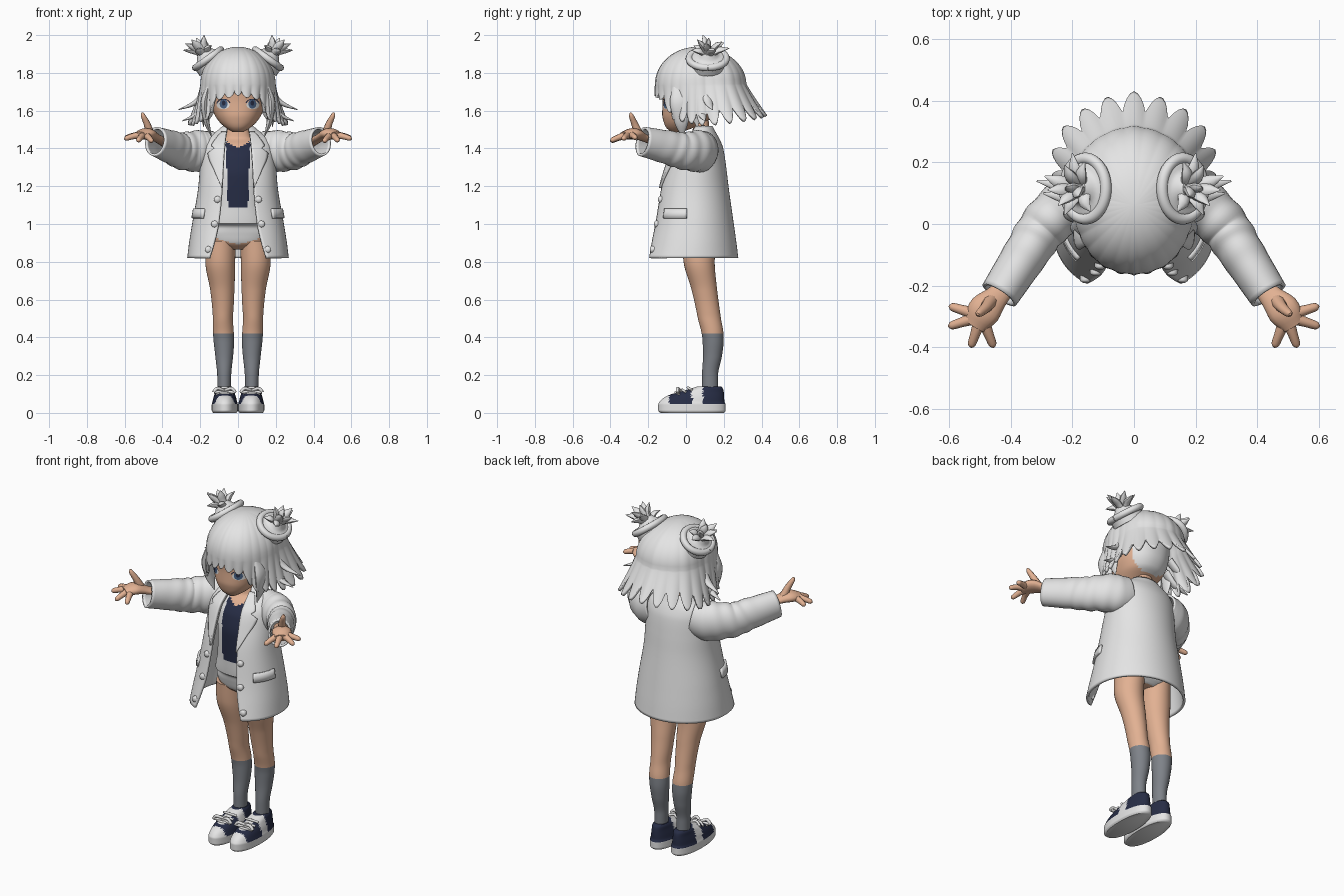
import bpy, bmesh, math
from math import sin, cos, pi, copysign, radians
from mathutils import Vector

if "Cube" in bpy.data.objects:
    bpy.data.objects.remove(bpy.data.objects["Cube"])


def material(name, rgb):
    m = bpy.data.materials.new(name)
    m.diffuse_color = (*rgb, 1)
    m.use_nodes = True
    m.node_tree.nodes["Principled BSDF"].inputs["Base Color"].default_value = m.diffuse_color
    return m


WHITE = material("soft white", (0.78, 0.78, 0.78))
SKIN = material("warm skin", (0.76, 0.44, 0.29))
NAVY = material("navy", (0.02, 0.026, 0.06))
GREY = material("sock grey", (0.21, 0.225, 0.25))
BLUE = material("eye blue", (0.07, 0.13, 0.25))


def interp(keys, t):
    """Smooth, overshoot-free interpolation of rows keyed by their first column."""
    n = len(keys)
    t = min(max(t, keys[0][0]), keys[-1][0])
    i = max(j for j in range(n - 1) if keys[j][0] <= t)
    h = keys[i + 1][0] - keys[i][0]
    u = (t - keys[i][0]) / h
    out = []
    for c in range(1, len(keys[0])):
        d = [(keys[j + 1][c] - keys[j][c]) / (keys[j + 1][0] - keys[j][0]) for j in range(n - 1)]

        def slope(j):
            a, b = d[max(j - 1, 0)], d[min(j, n - 2)]
            return 0 if a * b <= 0 else 2 * a * b / (a + b)
        out.append((2*u**3 - 3*u*u + 1) * keys[i][c] + (3*u*u - 2*u**3) * keys[i + 1][c]
                   + (u**3 - 2*u*u + u) * h * slope(i) + (u**3 - u*u) * h * slope(i + 1))
    return out


def skin(rings, wrap=True, caps=True):
    n = len(rings[0])
    verts = [tuple(p) for r in rings for p in r]
    faces = [(j*n + i, j*n + (i+1) % n, (j+1)*n + (i+1) % n, (j+1)*n + i)
             for j in range(len(rings) - 1) for i in range(n if wrap else n - 1)]
    if caps:
        faces += [tuple(range(n)), tuple(range(len(verts) - n, len(verts)))]
    return verts, faces


def section(k, z, a, p=2.0, off=0.0):
    """Point on a superellipse section; k = half width, front y, back y, centre x."""
    s, c = sin(a), cos(a)
    return (k[3] + copysign(abs(s) ** (2/p), s) * (k[0] + off),
            (k[1] + k[2]) / 2 - copysign(abs(c) ** (2/p), c) * ((k[2] - k[1]) / 2 + off), z)


def loft(keys, rows, cols, p=2.0):
    z0, z1 = keys[0][0], keys[-1][0]
    zs = [z0 + (z1 - z0) * j / rows for j in range(rows + 1)]
    return skin([[section(interp(keys, z), z, 2*pi*i/cols, p) for i in range(cols)] for z in zs])


def front_y(keys, x, z, p):
    k = interp(keys, z)
    q = min(0.999, abs(x - k[3]) / k[0])
    return (k[1] + k[2]) / 2 - (k[2] - k[1]) / 2 * (1 - q**p) ** (1/p)


def tube(pts, flat=1.0, ref=(0, 0, 1), n=12, m=14, caps=True, wrinkle=0.0):
    """Tube through (x, y, z, radius) points, scaled along ref by flat."""
    keys = [(i, *p) for i, p in enumerate(pts)]
    samples = [interp(keys, (len(pts) - 1) * j / m) for j in range(m + 1)]
    rings = []
    for j, s in enumerate(samples):
        t = Vector(samples[min(j+1, m)][:3]) - Vector(samples[max(j-1, 0)][:3])
        side = t.cross(Vector(ref)).normalized()
        up = side.cross(t).normalized()
        fold = wrinkle * sin(pi * j / m) ** 2
        r = [s[3] * (1 + fold * sin(j * .95 + 1.6 * sin(2*pi*i/n))) for i in range(n)]
        rings.append([Vector(s[:3]) + side * r[i] * cos(2*pi*i/n) + up * r[i] * flat * sin(2*pi*i/n)
                      for i in range(n)])
    return skin(rings, True, caps)


def build(name, parts, mats, rule=None, mirror=False, thick=0.0):
    verts, faces = [], []
    for v, f in parts:
        faces += [tuple(i + len(verts) for i in q) for q in f]
        verts += v
    me = bpy.data.meshes.new(name)
    me.from_pydata(verts, [], faces)
    bm = bmesh.new()
    bm.from_mesh(me)
    bmesh.ops.recalc_face_normals(bm, faces=bm.faces[:])
    for f in bm.faces:
        f.smooth = True
        if rule:
            f.material_index = rule(f.calc_center_median())
    bm.to_mesh(me)
    bm.free()
    me.set_sharp_from_angle(angle=radians(50))
    for m in mats:
        me.materials.append(m)
    ob = bpy.data.objects.new(name, me)
    bpy.context.collection.objects.link(ob)
    if thick:
        mod = ob.modifiers.new("thickness", 'SOLIDIFY')
        mod.thickness, mod.offset = thick, 0
    if mirror:
        ob.modifiers.new("mirror", 'MIRROR')
    return ob


# Head and eyes
HEAD = [(1.488, .03, -.08, -.02, 0), (1.51, .065, -.105, .04, 0), (1.54, .098, -.118, .10, 0),
        (1.58, .125, -.126, .17, 0), (1.64, .145, -.125, .2, 0), (1.72, .155, -.13, .21, 0),
        (1.80, .14, -.1, .2, 0), (1.88, .07, -.03, .13, 0)]
build("head", [loft(HEAD, 40, 64, 2.2)], [SKIN, WHITE], lambda c: int(c.y > .13 and c.z > 1.56))


def eye_disc(cx, cz, rx, rz, off, a0=0.0, a1=2*pi, inner=0.02):
    rings = []
    for r in (inner, (1 + inner) / 2, 1):
        pts = [(cx + r*rx*cos(a0 + (a1-a0)*i/24), cz + r*rz*sin(a0 + (a1-a0)*i/24)) for i in range(25)]
        rings.append([(x, front_y(HEAD, x, z, 2.2) - off, z) for x, z in pts])
    return skin(rings, False, False)


build("eye_white", [eye_disc(.079, 1.63, .034, .022, .0015)], [WHITE], mirror=True)
build("iris", [eye_disc(.076, 1.636, .021, .025, .003)], [BLUE], mirror=True)
build("pupil", [eye_disc(.076, 1.64, .01, .013, .0045)], [NAVY], mirror=True)
build("lash", [eye_disc(.077, 1.633, .038, .03, .005, .2, pi - .3, .85)], [NAVY], mirror=True)

# Hair shell: dome, fringe and flared back with pointed locks round the hem
HEM = [(0, 1.675, .207, .03, .215), (30, 1.655, .2, .03, .21), (38, 1.63, .195, .04, .205),
       (46, 1.56, .192, .05, .2), (70, 1.54, .2, .06, .19), (100, 1.52, .235, .07, .19),
       (120, 1.53, .29, .085, .21), (140, 1.545, .325, .085, .235), (180, 1.57, .35, .085, .25)]
cols, dome, drop, ZE = 216, 12, 16, 1.74
columns = []
for i in range(cols):
    a = 2*pi*i/cols - pi
    deg = abs(math.degrees(a))
    zh, rh, depth, req = interp(HEM, deg)
    tooth = sin(pi/2 * abs(2 * (((180 - deg) / 14) % 1) - 1))
    prof = [(req * sin(f) + .002*tooth*sin(f), ZE + .19 * cos(f))
            for f in [.03 + (pi/2 - .03) * j / dome for j in range(dome + 1)]]
    for j in range(1, drop + 1):
        z = ZE + (zh + depth * (1 - tooth) - ZE) * j / drop
        w = (ZE - z) / (ZE - zh)
        prof.append((req + (rh - req) * w**1.1 + .002*tooth + .012*tooth*w, z))
    columns.append([(r * sin(a), .06 - r * cos(a), z) for r, z in prof])
rings = [[c[j] for c in columns] for j in range(dome + drop + 1)]
v, f = skin(rings)
build("hair_shell", [(v, f[:-1])], [WHITE], thick=.016)

# Side locks and flicks
build("side_hair_locks", [
    tube([(.155, -.05, 1.74, .02), (.178, -.035, 1.64, .05), (.168, -.025, 1.55, .04),
          (.14, -.02, 1.462, .004)], .4, (1, 0, 0)),
    tube([(.17, .04, 1.70, .02), (.188, .05, 1.6, .035), (.182, .06, 1.515, .004)], .4, (1, 0, 0)),
    tube([(.165, .1, 1.71, .03), (.23, .12, 1.64, .022), (.315, .14, 1.605, .003)], .6),
    tube([(.165, .07, 1.65, .03), (.22, .085, 1.58, .022), (.295, .1, 1.545, .003)], .6)],
    [WHITE], mirror=True)

# Hair buns: tilted ring, base and spiky tuft
N, T, C = Vector((.58, 0, .81)), Vector((.81, 0, -.58)), Vector((.158, .115, 1.875))
hoop = [(*(C + T * .082 * cos(2*pi*i/24) + Vector((0, .098, 0)) * sin(2*pi*i/24)), .019) for i in range(25)]
build("bun_ring", [tube(hoop, ref=N, n=10, m=48, caps=False)], [WHITE], mirror=True)
build("bun_base", [tube([(*(C - N * .05), .09), (*(C + N * .008), .088), (*(C + N * .02), .06),
                         (*(C + N * .05), .035)], ref=(0, 1, 0), n=24)], [WHITE], mirror=True)
tips = [(.18, .09, 2.0), (.245, .06, 1.975), (.28, .11, 1.955), (.29, .155, 1.92), (.16, .2, 1.96),
        (.225, .19, 1.965), (.225, .03, 1.92), (.14, .04, 1.945), (.2, .23, 1.93), (.22, .12, 1.985)]
tuft = []
for t in tips:
    d = Vector(t) - C
    mid = C + d * .5 + N * .022
    tuft.append(tube([(*C, .022), (*mid, .022), (*t, .002)], .7, N + Vector((0, .3, .1)), n=8, m=8))
build("bun_tuft", tuft, [WHITE], mirror=True)

# Torso: neck, open collar, bib, shirt and briefs coloured by region
TORSO = [(.865, .07, .02, .13, 0), (.90, .15, -.02, .165, 0), (.95, .165, -.035, .17, 0),
         (.99, .15, -.045, .165, 0), (1.0, .157, -.066, .168, 0), (1.1, .135, -.072, .15, 0),
         (1.25, .13, -.078, .15, 0), (1.35, .13, -.058, .15, 0), (1.42, .12, -.012, .14, 0),
         (1.46, .07, .03, .125, 0), (1.55, .045, .04, .12, 0)]


def torso_rule(c):
    x = abs(c.x)
    if c.z > 1.475 or (c.y < .06 and c.z > 1.4 + .6 * x) or c.z < .89 + .3 * x and c.y < .1:
        return 1
    return 2 if c.y < .05 and x < .053 + .035 * (c.z - 1.09) and c.z > 1.09 else 0


build("torso", [loft(TORSO, 80, 96, 2.3)], [WHITE, SKIN, NAVY], torso_rule)

# Legs with knee socks
LEG = [(.1, .035, .085, .17, .073), (.2, .037, .085, .17, .073), (.3, .047, .09, .19, .073),
       (.38, .054, .088, .199, .075), (.42, .055, .083, .198, .077), (.5, .053, .063, .185, .08),
       (.55, .056, .053, .178, .08), (.65, .064, .03, .165, .083), (.8, .079, -.013, .152, .094),
       (.91, .08, -.022, .16, .09)]
build("leg", [loft(LEG, 81, 32)], [SKIN, GREY], lambda c: int(c.z < .42), mirror=True)

# Shoes with laces
SHOE = [(0, .062, -.135, .2, .07), (.012, .069, -.147, .21, .07), (.045, .069, -.147, .21, .07),
        (.06, .065, -.139, .203, .07), (.085, .059, -.11, .202, .07), (.11, .05, -.045, .2, .07),
        (.13, .043, .03, .195, .07), (.14, .036, .06, .185, .07)]


def shoe_rule(c):
    white = c.z < .045 or c.y < -.09 or .03 < c.y < .09 or (c.z > .1 and abs(c.x - .07) < .022 and c.y < .06)
    return 0 if white else 1


build("shoe", [loft(SHOE, 36, 64, 2.2)], [WHITE, NAVY], shoe_rule, mirror=True)
laces = [tube([(.072, -.03, .118, .007), (.072 + s*.035, -.045, .13, .009),
               (.072 + s*.057, -.045, .11, .009), (.072, -.035, .112, .006)], n=8) for s in (-1, 1)]
laces += [tube([(.03, y, z - .012, .007), (.072, y - .02, z, .007), (.114, y, z - .012, .007)], n=8)
          for y, z in ((-.035, .108), (0, .122), (.03, .134))]
build("shoe_laces", laces, [WHITE], mirror=True)

# Open jacket; last column is the half width of the front opening
COAT = [(.82, .262, -.218, .27, 0, .15), (.9, .252, -.194, .26, 0, .125), (1.0, .236, -.168, .246, 0, .102),
        (1.2, .203, -.13, .218, 0, .082), (1.3, .195, -.1, .206, 0, .077), (1.4, .187, -.06, .19, 0, .07),
        (1.45, .165, -.01, .17, 0, .065), (1.485, .11, .03, .15, 0, .06), (1.515, .075, .045, .135, 0, .055)]
P = 2.4
rings = []
for j in range(51):
    z = .82 + .695 * j / 50
    k = interp(COAT, z)
    a0 = math.asin((k[4] / k[0]) ** (P / 2))
    angles = [a0 + (2*pi - 2*a0) * i / 96 for i in range(97)]
    rings.append([section(k, z, a, P if cos(a) > 0 else 2.0) for a in angles])
build("jacket", [skin(rings, False, False)], [WHITE], thick=.014)

# Lapels, pocket flaps and buttons
LAPEL = [(1.19, .002), (1.28, .045), (1.38, .085), (1.395, .05), (1.41, .07), (1.45, .05), (1.485, .025)]
rings = []
for j in range(25):
    z = 1.19 + .295 * j / 24
    xe, w = interp(COAT, z)[4], interp(LAPEL, z)[0]
    rings.append([(xe + w*i/6, front_y(COAT, xe + w*i/6, z, P) - .013, z) for i in range(7)])
build("lapel", [skin(rings, False, False)], [WHITE], mirror=True, thick=.014)
rings = [[section(interp(COAT, z), z, .8 + .65*i/12, P, .01) for i in range(13)] for z in (1.03, 1.055, 1.08)]
build("pocket_flap", [skin(rings, False, False)], [WHITE], mirror=True, thick=.016)
buttons = []
for z in (.865, 1.0, 1.13):
    x = interp(COAT, z)[4] + .022
    y = front_y(COAT, x, z, P)
    buttons.append(tube([(x, y + .005, z, .018), (x, y - .012, z, .018), (x, y - .02, z, .008)], n=16, m=6))
build("button", buttons, [WHITE], mirror=True)

# Sleeves with soft folds, taller than wide
build("sleeve", [tube([(.12, .1, 1.40, .07), (.2, .07, 1.385, .084), (.29, -.005, 1.385, .074),
                       (.35, -.095, 1.405, .067), (.437, -.23, 1.437, .058)],
                      1.25, n=28, m=44, caps=False, wrinkle=.035)], [WHITE], mirror=True, thick=.012)

# Forearm, palm and spread fingers
hand = [tube([(.37, -.125, 1.42, .038), (.43, -.218, 1.455, .036), (.485, -.28, 1.478, .054),
              (.518, -.33, 1.468, .038)], .55, n=16)]
for tip in ((.6, -.266, 1.455), (.602, -.333, 1.45), (.53, -.4, 1.44), (.455, -.4, 1.437)):
    base = Vector((.495, -.298, 1.474))
    mid = base + (Vector(tip) - base) * .55 + Vector((0, 0, .004))
    hand.append(tube([(*base, .024), (*mid, .0165), (*(mid.lerp(Vector(tip), .8)), .013), (*tip, .004)], n=10))
hand.append(tube([(.465, -.25, 1.475, .024), (.482, -.272, 1.53, .018), (.503, -.29, 1.575, .012),
                  (.507, -.293, 1.59, .004)], ref=(1, 0, 0), n=10))
build("hand", hand, [SKIN], mirror=True)
